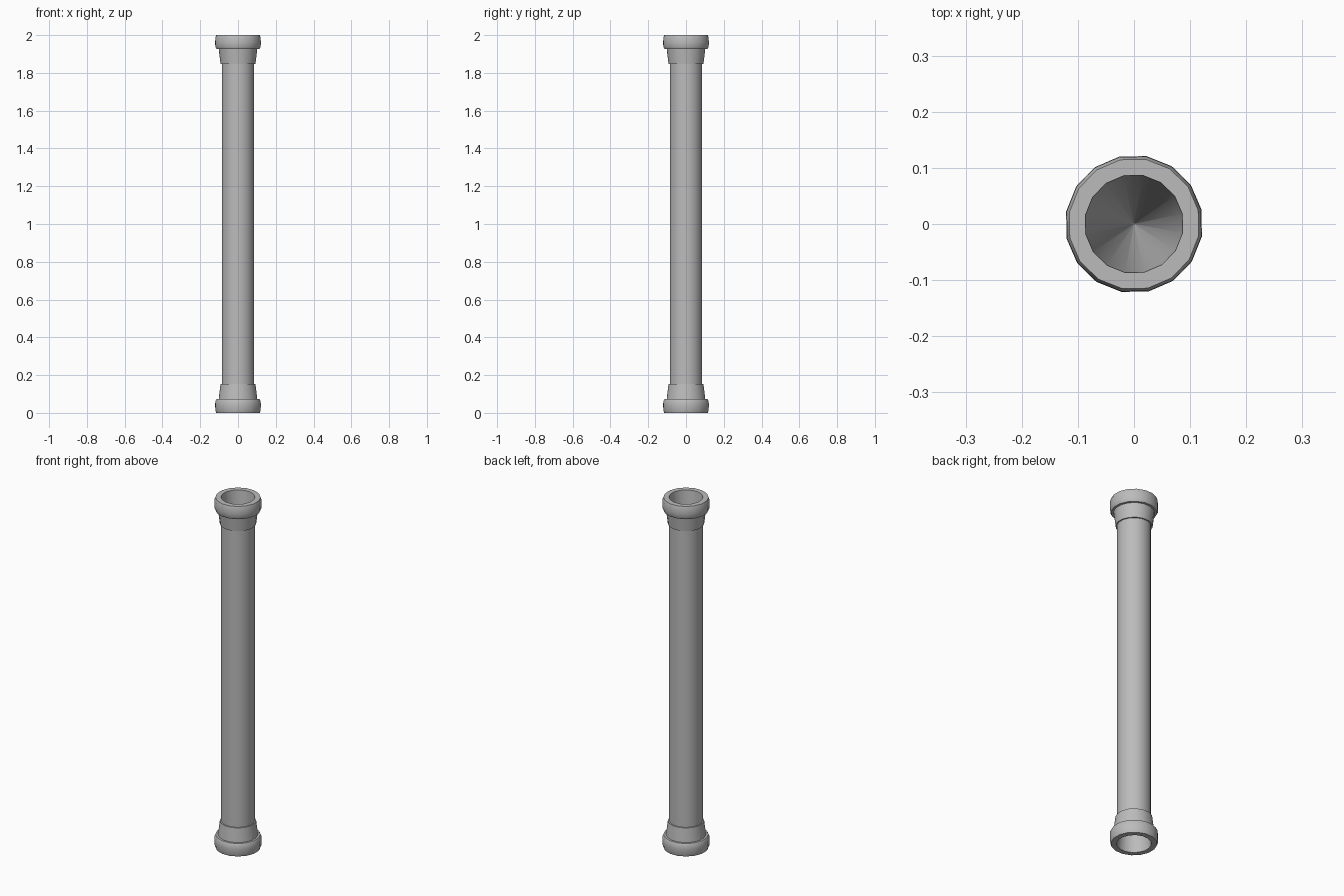
import bpy
import bmesh
import math

SIDES = 16
TURN = math.radians(12)

cube = bpy.data.objects.get("Cube")
if cube:
    bpy.data.objects.remove(cube, do_unlink=True)

grey = bpy.data.materials.new("pipe_grey")
grey.use_nodes = True
colour = (0.5, 0.5, 0.5, 1)
grey.diffuse_color = colour
grey.node_tree.nodes["Principled BSDF"].inputs["Base Color"].default_value = colour


def lathe(name, profile):
    """Spin (radius, height) points, listed upwards along the outside."""
    bm = bmesh.new()
    rings = []
    for radius, z in profile:
        angles = [TURN + math.tau * i / SIDES for i in range(SIDES)]
        rings.append([bm.verts.new((radius * math.cos(a), radius * math.sin(a), z))
                      for a in angles])
    for low, high in zip(rings, rings[1:]):
        for i in range(SIDES):
            j = (i + 1) % SIDES
            bm.faces.new((low[i], low[j], high[j], high[i]))
    mesh = bpy.data.meshes.new(name)
    bm.to_mesh(mesh)
    bm.free()
    mesh.materials.append(grey)
    obj = bpy.data.objects.new(name, mesh)
    bpy.context.collection.objects.link(obj)
    bpy.ops.object.select_all(action="DESELECT")
    obj.select_set(True)
    bpy.context.view_layer.objects.active = obj
    bpy.ops.object.shade_smooth_by_angle(angle=math.radians(35))


def flipped(profile):
    """Same profile for the other end of the pipe."""
    return [(r, 2 - z) for r, z in reversed(profile)]


# Long plain tube
lathe("shaft", [(0.087, 0.15), (0.087, 1.85)])

# Flared sleeve between the tube and the rim
collar = [(0.086, 1.848), (0.094, 1.848), (0.104, 1.928)]

# Thick rounded rim with a deep tapering bore
rim = [(0.1, 1.927), (0.116, 1.927), (0.122, 1.938), (0.123, 1.96),
       (0.122, 1.985), (0.117, 2.0), (0.088, 2.0), (0.001, 1.0)]

for part, profile in (("collar", collar), ("rim", rim)):
    lathe("top_" + part, profile)
    lathe("bottom_" + part, flipped(profile))
